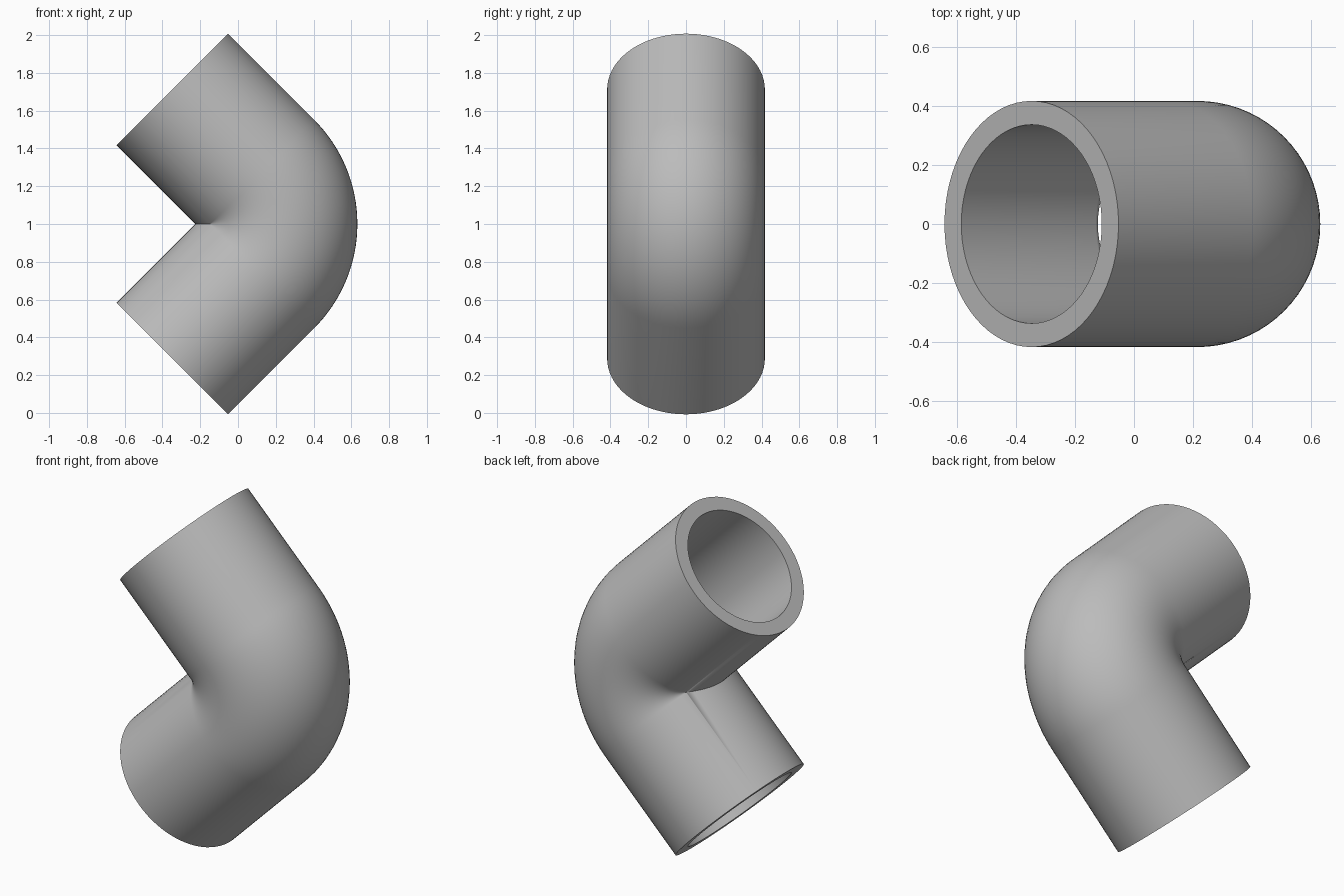
import bpy, bmesh
from math import sin, cos, pi, radians
from mathutils import Vector

cube = bpy.data.objects.get("Cube")
if cube:
    bpy.data.objects.remove(cube)

OUTER, BORE = 0.4175, 0.337      # tube radii
BEND_X, BEND_R = -0.148, 0.3625  # bend centre and centreline radius
LEG = 0.645                      # straight length beyond the bend
SIDES, STEPS = 72, 16

grey = bpy.data.materials.new("plain grey")
grey.use_nodes = True
colour = (0.5, 0.5, 0.5, 1)
grey.diffuse_color = colour
grey.node_tree.nodes["Principled BSDF"].inputs["Base Color"].default_value = colour

bm = bmesh.new()


def ring(radius, angle, along=0.0):
    """Circle of vertices square to the centreline; the bend plane is z = 0."""
    out = Vector((cos(angle), 0, sin(angle)))
    ahead = Vector((-sin(angle), 0, cos(angle)))
    centre = Vector((BEND_X, 0, 0)) + out * BEND_R + ahead * along
    turns = [2 * pi * i / SIDES for i in range(SIDES)]
    return [bm.verts.new(centre + radius * (out * cos(t) + Vector((0, sin(t), 0))))
            for t in turns]


def bridge(a, b):
    for i in range(SIDES):
        j = (i + 1) % SIDES
        bm.faces.new((a[i], a[j], b[j], b[i]))


def half_tube(radius):
    """Half of the bend followed by one straight leg; returns the end ring."""
    last = ring(radius, 0)
    for s in range(1, STEPS + 1):
        new = ring(radius, radians(45) * s / STEPS)
        bridge(last, new)
        last = new
    end = ring(radius, radians(45), LEG)
    bridge(last, end)
    return end


# Outer skin, bore and the flat rim joining them
bridge(half_tube(OUTER), half_tube(BORE))

# Trim at the mitre plane, then mirror to make the lower leg
bmesh.ops.bisect_plane(bm, geom=bm.verts[:] + bm.edges[:] + bm.faces[:], dist=1e-5,
                       plane_co=(0, 0, 0), plane_no=(0, 0, 1), clear_inner=True)
bmesh.ops.delete(bm, geom=[v for v in bm.verts if not v.link_faces], context='VERTS')
bmesh.ops.mirror(bm, geom=bm.verts[:] + bm.edges[:] + bm.faces[:],
                 axis='Z', merge_dist=1e-4)
bmesh.ops.remove_doubles(bm, verts=bm.verts[:], dist=1e-4)
bmesh.ops.recalc_face_normals(bm, faces=bm.faces[:])

mesh = bpy.data.meshes.new("pipe_elbow")
bm.to_mesh(mesh)
bm.free()
mesh.materials.append(grey)
elbow = bpy.data.objects.new("pipe_elbow", mesh)
elbow.location.z = 1
bpy.context.collection.objects.link(elbow)

# Smooth skin with crisp rims and crease
bpy.ops.object.select_all(action='DESELECT')
elbow.select_set(True)
bpy.context.view_layer.objects.active = elbow
bpy.ops.object.shade_smooth_by_angle(angle=radians(30))
